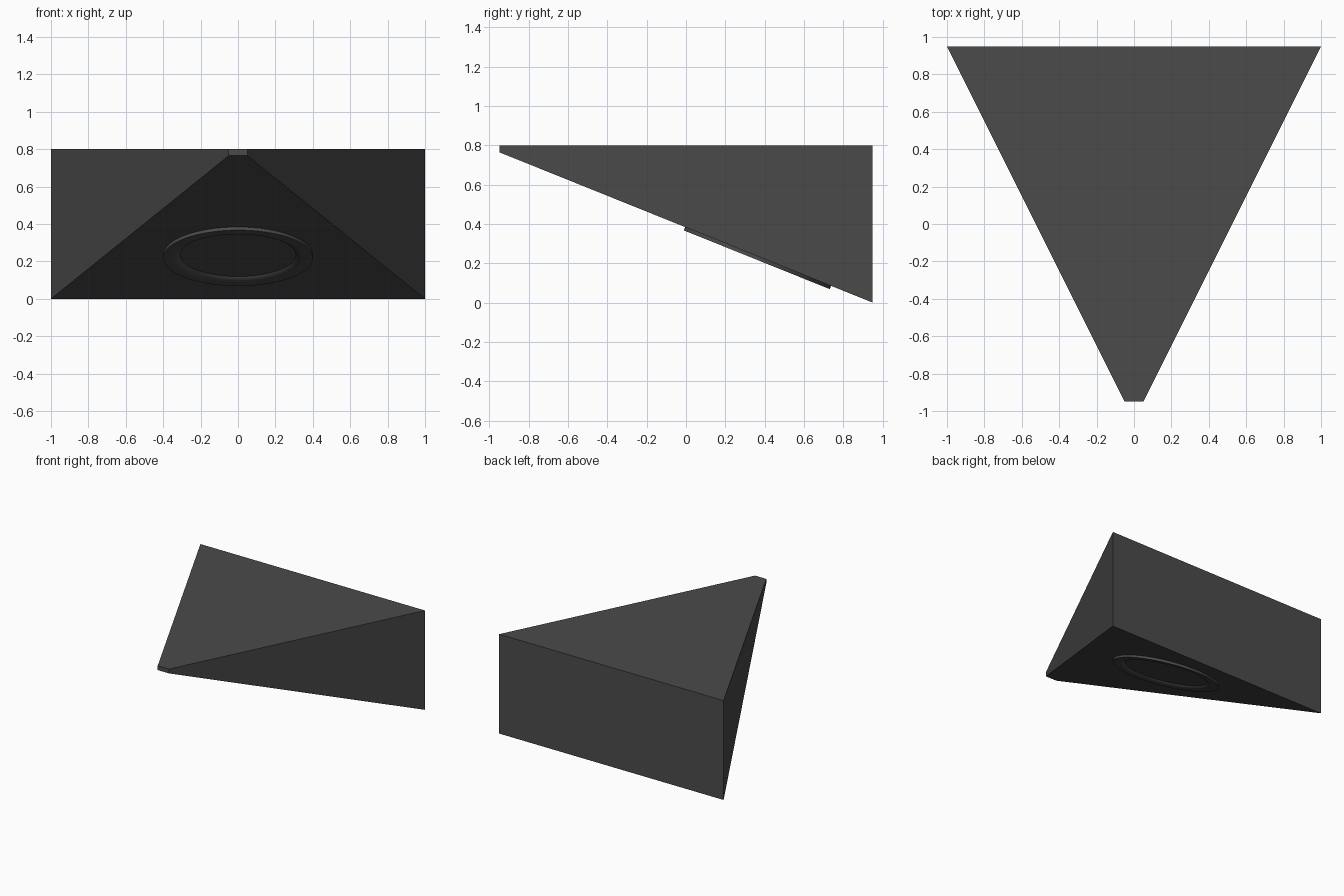
import bpy, bmesh, math
from mathutils import Matrix, Vector

if "Cube" in bpy.data.objects:
    bpy.data.objects.remove(bpy.data.objects["Cube"])

TOP, BACK, NOSE_Z = 0.8, 0.95, 0.765
TILT = math.atan2(NOSE_Z, 2 * BACK)
# Frame on the sloped underside: local z points out of the slope
Z_AXIS = Vector((0, -math.sin(TILT), -math.cos(TILT)))
X_AXIS = Vector((1, 0, 0))
Y_AXIS = Z_AXIS.cross(X_AXIS)
FRAME = Matrix((X_AXIS, Y_AXIS, Z_AXIS)).transposed().to_4x4()
FRAME.translation = (0, 0.367, NOSE_Z - (0.367 + BACK) * math.tan(TILT))


def material(name, value):
    m = bpy.data.materials.new(name)
    m.diffuse_color = (value, value, value, 1)
    m.use_nodes = True
    m.node_tree.nodes["Principled BSDF"].inputs["Base Color"].default_value = m.diffuse_color
    return m


def make_object(name, bm, mat=None):
    bmesh.ops.recalc_face_normals(bm, faces=bm.faces)
    mesh = bpy.data.meshes.new(name)
    bm.to_mesh(mesh)
    bm.free()
    obj = bpy.data.objects.new(name, mesh)
    bpy.context.collection.objects.link(obj)
    if mat:
        mesh.materials.append(mat)
    return obj


def smooth(obj, angle):
    bpy.ops.object.select_all(action='DESELECT')
    obj.select_set(True)
    bpy.context.view_layer.objects.active = obj
    bpy.ops.object.shade_smooth_by_angle(angle=math.radians(angle))


def lathe(name, profile, mat=None, n=64):
    """Revolve (radius, height) points; zero radius closes on the axis."""
    bm = bmesh.new()
    verts = [bm.verts.new((r, 0, z)) for r, z in profile]
    edges = [bm.edges.new(p) for p in zip(verts, verts[1:])]
    bmesh.ops.spin(bm, geom=verts + edges, cent=(0, 0, 0), axis=(0, 0, 1),
                   angle=math.tau, steps=n, use_duplicate=False)
    bmesh.ops.remove_doubles(bm, verts=bm.verts, dist=1e-5)
    bm.transform(FRAME)
    return make_object(name, bm, mat)


dark = material("dark_grey", 0.07)
pale = material("mid_grey", 0.33)

# Wedge housing: triangular plan with a blunt nose and a sloped underside
plan = [(-1, BACK, 0), (1, BACK, 0), (0.05, -BACK, NOSE_Z), (-0.05, -BACK, NOSE_Z)]
bm = bmesh.new()
low = [bm.verts.new(p) for p in plan]
high = [bm.verts.new((x, y, TOP)) for x, y, z in plan]
bm.faces.new(low)
bm.faces.new(high)
for i in range(4):
    j = (i + 1) % 4
    bm.faces.new((low[i], low[j], high[j], high[i]))
housing = make_object("wedge_housing", bm, dark)

# Round recess for the lamp
cutter = lathe("recess_cutter", [(0, -0.06), (0.35, -0.06), (0.35, 0.06), (0, 0.06)])
cutter.hide_render = True
cutter.hide_set(True)
cut = housing.modifiers.new("recess", 'BOOLEAN')
cut.object = cutter
cut.operation = 'DIFFERENCE'
cut.solver = 'EXACT'

# Trim ring with a rounded inner lip
lip = [(0.30 + 0.05 * (1 - math.cos(a)), -0.025 + 0.043 * math.sin(a))
       for a in (math.radians(15 * k) for k in range(7))]
ring = lathe("trim_ring", [(0.30, -0.04)] + lip + [(0.40, 0.018), (0.40, -0.003)], dark)
smooth(ring, 35)

# Flat lens at the bottom of the recess
lathe("lens", [(0, -0.025), (0.302, -0.025), (0.302, -0.04), (0, -0.04)], pale)
